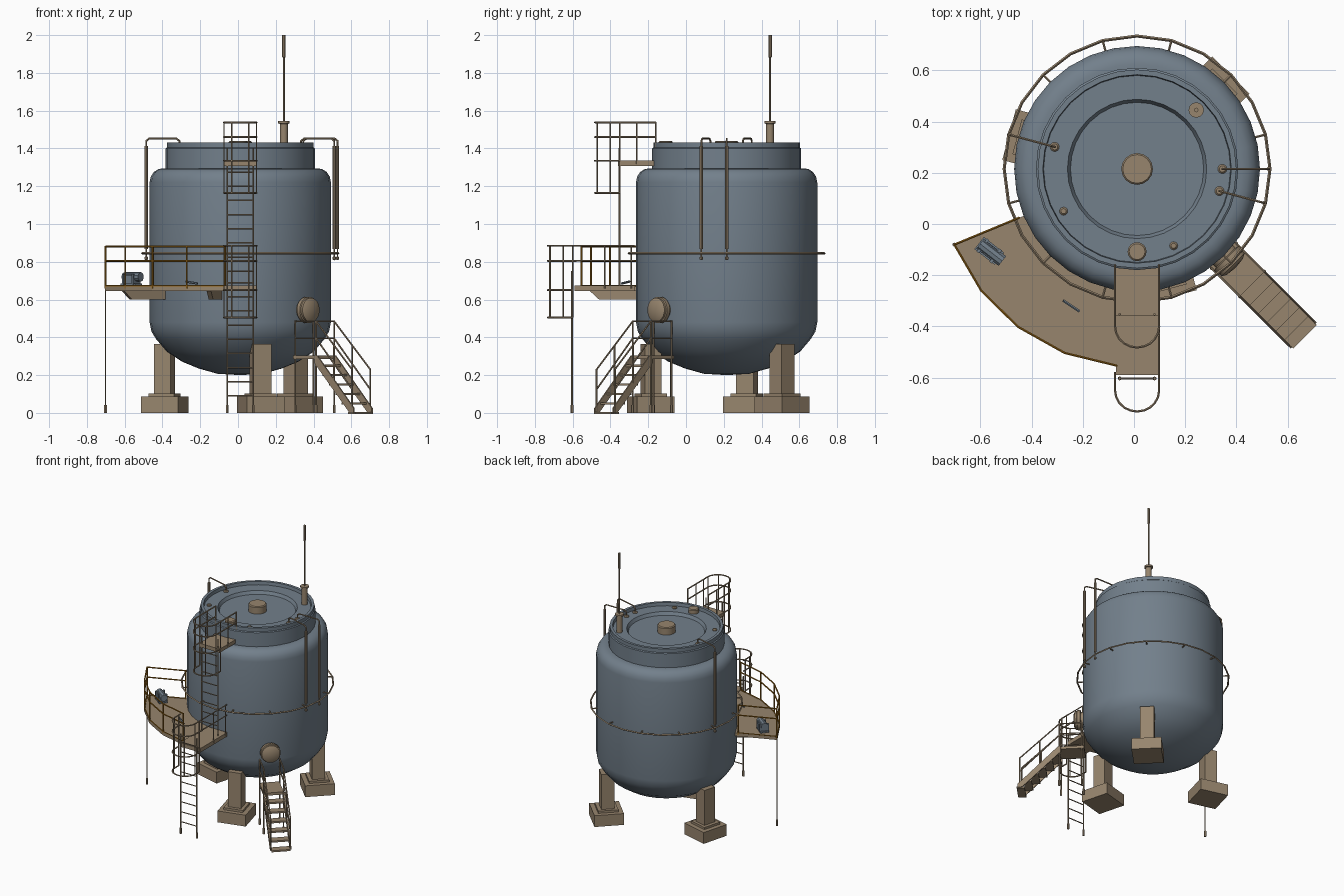
import bpy, bmesh
from math import sin, cos, pi, radians
from mathutils import Vector, Matrix

if "Cube" in bpy.data.objects:
    bpy.data.objects.remove(bpy.data.objects["Cube"])

CX, CY = 0.012, 0.215


def material(name, rgb):
    m = bpy.data.materials.new(name)
    m.use_nodes = True
    m.diffuse_color = (*rgb, 1)
    m.node_tree.nodes["Principled BSDF"].inputs["Base Color"].default_value = (*rgb, 1)
    return m


STEEL = material("slate_blue", (0.17, 0.215, 0.26))
TAN = material("tan", (0.31, 0.235, 0.155))
GOLD = material("safety_ochre", (0.32, 0.14, 0.01))


def polar(deg, d, z=0, side=0):
    """Point at a bearing and distance from the tank axis, shifted sideways."""
    a = radians(deg)
    return Vector((CX + d * cos(a) - side * sin(a), CY + d * sin(a) + side * cos(a), z))


def finish(name, bm, mat, smooth=False):
    bmesh.ops.recalc_face_normals(bm, faces=bm.faces)
    me = bpy.data.meshes.new(name)
    bm.to_mesh(me)
    bm.free()
    ob = bpy.data.objects.new(name, me)
    bpy.context.collection.objects.link(ob)
    me.materials.append(mat)
    if smooth:
        bpy.ops.object.select_all(action='DESELECT')
        ob.select_set(True)
        bpy.context.view_layer.objects.active = ob
        bpy.ops.object.shade_smooth_by_angle(angle=radians(35))
    return ob


def lathe(name, profile, mat, loc=(0, 0, 0), segs=16, axis=(0, 0, 1)):
    """Spin (radius, height) points about an axis through loc."""
    bm = bmesh.new()
    vs = [bm.verts.new((r, 0, z)) for r, z in profile]
    es = [bm.edges.new(p) for p in zip(vs, vs[1:])]
    bmesh.ops.spin(bm, geom=vs + es, cent=(0, 0, 0), axis=(0, 0, 1), angle=2 * pi, steps=segs)
    bmesh.ops.remove_doubles(bm, verts=bm.verts, dist=1e-5)
    turn = Vector((0, 0, 1)).rotation_difference(Vector(axis)).to_matrix().to_4x4()
    bmesh.ops.transform(bm, matrix=Matrix.Translation(loc) @ turn, verts=bm.verts)
    return finish(name, bm, mat, True)


def tubes(name, paths, r, mat, segs=6):
    """Straight round bars along every path."""
    bm = bmesh.new()
    for path in paths:
        for a, b in zip(path, path[1:]):
            a, b = Vector(a), Vector(b)
            q = (b - a).to_track_quat('Z', 'Y').to_matrix().to_4x4()
            bmesh.ops.create_cone(bm, cap_ends=True, segments=segs, radius1=r, radius2=r,
                                  depth=(b - a).length + r * 0.6,
                                  matrix=Matrix.Translation((a + b) / 2) @ q)
    return finish(name, bm, mat, True)


def boxes(name, items, mat):
    """Boxes given as (centre, size, bearing in degrees)."""
    bm = bmesh.new()
    for c, s, deg in items:
        bmesh.ops.create_cube(bm, size=1, matrix=Matrix.Translation(c)
                              @ Matrix.Rotation(radians(deg), 4, 'Z') @ Matrix.Diagonal((*s, 1)))
    return finish(name, bm, mat)


def prism(name, pts, offset, mat):
    """Extrude an outline along an offset vector."""
    bm = bmesh.new()
    f = bm.faces.new([bm.verts.new(p) for p in pts])
    g = bmesh.ops.extrude_face_region(bm, geom=[f])
    bmesh.ops.translate(bm, vec=offset, verts=[v for v in g["geom"] if isinstance(v, bmesh.types.BMVert)])
    return finish(name, bm, mat)


# Tank shell and recessed lid
lathe("tank_shell", [(0, .2), (.12, .207), (.22, .235), (.31, .272), (.39, .325), (.445, .39), (.47, .43),
                     (.48, .48), (.48, 1.22), (.474, 1.25), (.458, 1.275), (.435, 1.29), (.41, 1.295),
                     (.385, 1.295)], STEEL, (CX, CY, 0), 32)
lathe("lid", [(.395, 1.29), (.395, 1.4), (.388, 1.405), (.388, 1.432), (.368, 1.432), (.365, 1.408),
              (.272, 1.408), (.26, 1.385), (0, 1.385)], STEEL, (CX, CY, 0), 32)


def cap(name, x, y, r, z0, z1):
    lathe(name, [(r, z0), (r, z1 - .006), (r - .006, z1), (0, z1)], TAN, (x, y, 0))


cap("centre_cap", CX, CY, .062, 1.38, 1.44)
cap("front_hatch", CX, -.108, .037, 1.4, 1.44)
cap("left_plug", .155, -.085, .016, 1.4, 1.42)
cap("right_plug", -.275, .05, .016, 1.4, 1.42)

# Legs with plinths
for i, deg in enumerate((45, 165, 285)):
    boxes(f"leg_{i + 1}", [(polar(deg, .415, .23), (.09, .095, .27), deg),
                           (polar(deg, .415, .092), (.14, .14, .02), deg),
                           (polar(deg, .415, .043), (.205, .205, .085), deg)], TAN)

# Ring pipe and its brackets
lathe("ring_pipe", [(.513, .845), (.519, .851), (.525, .845), (.519, .839), (.513, .845)], TAN, (CX, CY, 0), 24)
tubes("ring_brackets", [[polar(a, .47, .845), polar(a, .518, .845)] for a in range(15, 360, 30)], .005, TAN)

# Vent pipes over the rim
for i, deg in enumerate((0, 165, 345)):
    tubes(f"vent_pipe_{i + 1}", [[polar(deg, .333, 1.4), polar(deg, .333, 1.44), polar(deg, .35, 1.452),
                                  polar(deg, .5, 1.452), polar(deg, .515, 1.44), polar(deg, .515, 1.4)]], .005, TAN)
    tubes(f"vent_sleeve_{i + 1}", [[polar(deg, .515, .87), polar(deg, .515, 1.41)]], .009, TAN, 8)
    tubes(f"vent_drip_{i + 1}", [[polar(deg, .515, .82), polar(deg, .515, .87)]], .004, TAN)
    lathe(f"vent_nozzle_{i + 1}", [(0, .83), (.009, .825), (.009, .812), (0, .808)], TAN, polar(deg, .515), 8)
    cap(f"vent_flange_{i + 1}", *polar(deg, .333).xy, .018, 1.4, 1.418)

# Antenna
lathe("antenna_base", [(.021, 1.4), (.021, 1.53), (.03, 1.533), (.03, 1.545), (0, 1.545)], TAN, (.243, .445, 0), 12)
lathe("antenna_rod", [(.005, 1.54), (.005, 1.88), (.009, 1.885), (.009, 2.0), (0, 2.0)], TAN, (.243, .445, 0), 8)

# Manhole
lathe("manhole", [(.055, .44), (.055, .49), (.07, .493), (.07, .515), (.064, .518), (.064, .53), (.045, .54),
                  (0, .545)], TAN, (CX, CY, .545), 20, (1, -1, 0))

# Curved side platform
SECTOR = [202.5, 218, 233, 248.5, 264]
deck = [polar(a, .775, .645) for a in SECTOR] + [polar(a, .475, .645) for a in reversed(SECTOR)]
prism("side_deck", deck, (0, 0, .025), TAN)
for i, deg in enumerate((213, 257)):
    prism(f"deck_bracket_{i + 1}", [polar(deg, d, z, -.012) for d, z in
                                    ((.46, .645), (.74, .645), (.69, .6), (.46, .6))],
          polar(deg, 0, 0, .024) - polar(deg, 0), TAN)
rail_line = [(202.5, .5)] + [(a, .772) for a in SECTOR]
tubes("side_rails", [[polar(a, d, z) for a, d in rail_line] for z in (.805, .88)], .005, GOLD)
tubes("deck_edge", [[polar(a, d, .672) for a, d in rail_line]], .004, GOLD)
tubes("side_rail_posts", [[polar(a, d, .66), polar(a, d, .88)] for a, d in rail_line], .005, GOLD)
tubes("deck_post", [[polar(202.5, .772, 0), polar(202.5, .772, .66)]], .004, TAN)
tubes("deck_post_foot", [[polar(202.5, .772, .002), polar(202.5, .772, .04)]], .008, TAN)

# Pump and lever on the side platform
boxes("pump_body", [((-.565, -.105, .705), (.07, .045, .06), -38), ((-.565, -.105, .68), (.1, .06, .01), -38),
                    ((-.59, -.085, .705), (.012, .065, .06), -38), ((-.54, -.125, .705), (.012, .065, .06), -38)],
      STEEL)
tubes("pump_motor", [[(-.595, -.082, .72), (-.52, -.14, .72)]], .025, STEEL, 10)
tubes("lever", [[(-.275, -.3, .695), (-.215, -.34, .685)]], .006, STEEL)

# Ladder decks
boxes("lower_landing", [((CX + .002, -.43, .66), (.17, .32, .03), 0)], TAN)
boxes("upper_landing", [((CX + .002, -.265, 1.322), (.17, .19, .028), 0)], TAN)


def ladder(name, y, z0, z1):
    tubes(name + "_stiles", [[(CX + s * .068, y, z0), (CX + s * .068, y, z1)] for s in (-1, 1)], .005, TAN)
    n = int((z1 - z0) / .075)
    tubes(name + "_rungs", [[(CX - .068, y, z0 + .09 + i * .075), (CX + .068, y, z0 + .09 + i * .075)]
                            for i in range(n - 1)], .004, TAN)


def cage(name, y, y_back, hoops, rails):
    """Half-round hoops with uprights; the rails run back from the upper hoops."""
    def arc(z, back):
        pts = [(CX + .086 * cos(a), y - .05 + .082 * sin(a), z) for a in [pi + pi * i / 10 for i in range(11)]]
        return [(CX - .086, back, z)] + pts + [(CX + .086, back, z)]
    tubes(name + "_hoops", [arc(z, y) for z in hoops] + [arc(z, y_back) for z in rails], .005, TAN)
    tubes(name + "_uprights", [[(x, yy, min(hoops)), (x, yy, max(rails))] for x, yy in
                               ((CX - .086, y - .05), (CX + .086, y - .05), (CX - .086, y), (CX + .086, y),
                                (CX - .045, y - .12), (CX + .045, y - .12))], .004, TAN)


ladder("lower_ladder", -.603, 0, .75)
ladder("upper_ladder", -.352, .66, 1.4)
tubes("ladder_feet", [[(CX + s * .068, -.603, .002), (CX + s * .068, -.603, .04)] for s in (-1, 1)], .008, TAN)
cage("lower_cage", -.6, -.58, (.505, .65), (.805, .885))
cage("upper_cage", -.35, -.16, (1.165, 1.335), (1.46, 1.538))
tubes("upper_rail_posts", [[(CX + s * .086, y, 1.32), (CX + s * .086, y, 1.538)]
                           for s in (-1, 1) for y in (-.26, -.16)], .004, TAN)
tubes("lower_landing_rails", [[(CX + .086, -.6, z), (CX + .086, -.275, z)] for z in (.805, .885)]
      + [[(CX + .086, y, .66), (CX + .086, y, .885)] for y in (-.43, -.29)], .004, TAN)

# Stairs below the manhole
ST = 315
boxes("stair_landing", [(polar(ST, .55, .295), (.17, .14, .02), ST)], TAN)
boxes("stair_treads", [(polar(ST, .66 + i * .048, .25 - i * .05), (.055, .13, .012), ST) for i in range(6)], TAN)
for side, tag in ((-1, "right"), (1, "left")):
    w = side * .068
    prism(f"stair_stringer_{tag}", [polar(ST, d, z, w - .004) for d, z in
                                    ((.625, .305), (.645, .305), (.92, .025), (.92, 0), (.89, 0), (.625, .265))],
          polar(ST, 0, 0, .008) - polar(ST, 0), TAN)
    tubes(f"stair_rail_{tag}", [[polar(ST, .48, .485, w), polar(ST, .635, .485, w), polar(ST, .905, .23, w)],
                                [polar(ST, .48, .395, w), polar(ST, .635, .395, w), polar(ST, .905, .125, w)]],
          .005, TAN)
    tubes(f"stair_posts_{tag}", [[polar(ST, d, a, w), polar(ST, d, b, w)] for d, a, b in
                                 ((.48, 0, .485), (.635, 0, .485), (.77, .16, .357), (.905, 0, .23))], .005, TAN)
    tubes(f"stair_feet_{tag}", [[polar(ST, d, .002, w), polar(ST, d, .04, w)] for d in (.48, .635)], .008, TAN)
